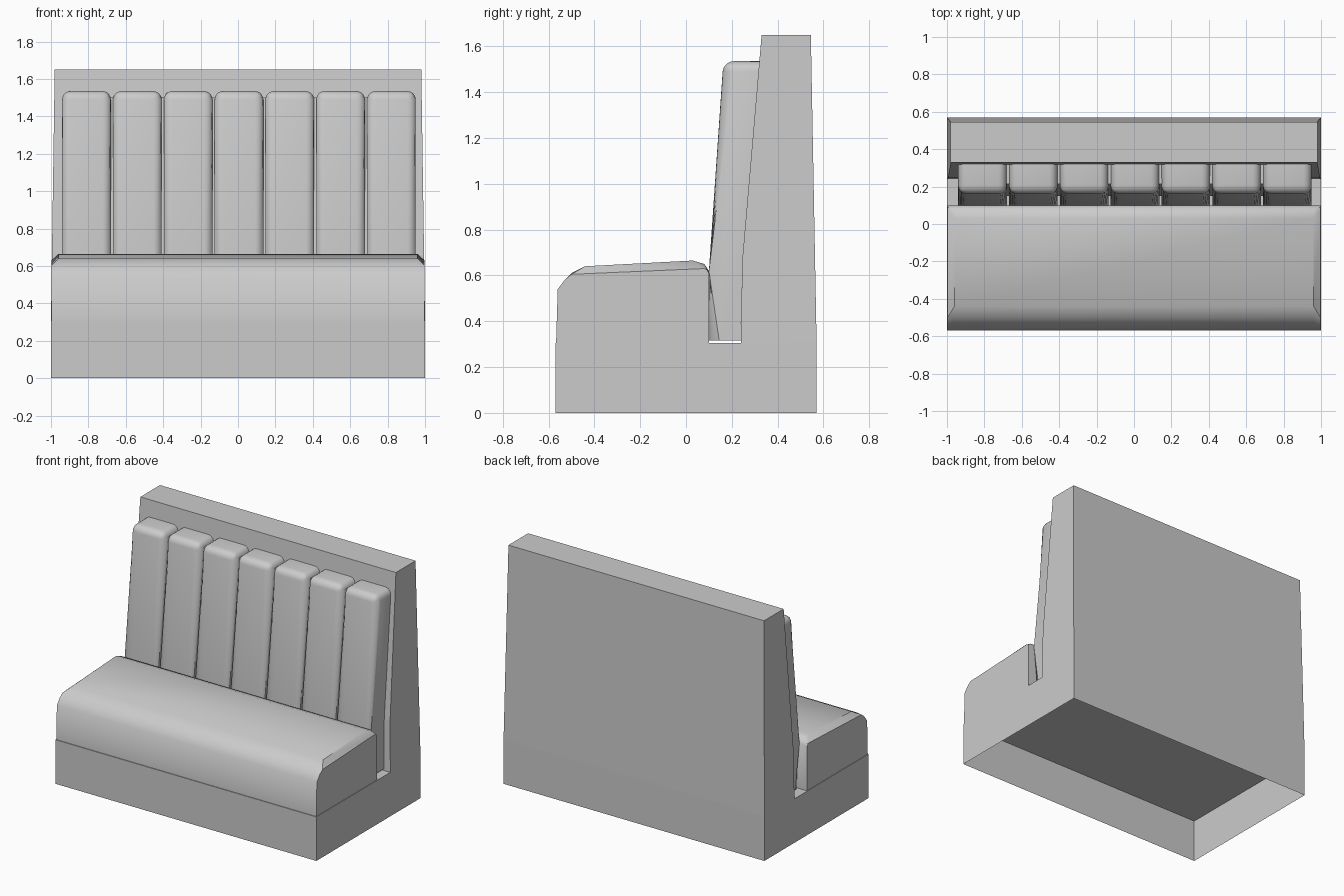
import bpy, bmesh, math

if "Cube" in bpy.data.objects:
    bpy.data.objects.remove(bpy.data.objects["Cube"])

grey = bpy.data.materials.new("light grey")
grey.diffuse_color = (0.6, 0.6, 0.6, 1)
grey.use_nodes = True
grey.node_tree.nodes["Principled BSDF"].inputs["Base Color"].default_value = grey.diffuse_color


def finish(name, bm, angle=None):
    """Turn a bmesh into a named object, optionally smooth shaded."""
    bmesh.ops.recalc_face_normals(bm, faces=bm.faces)
    me = bpy.data.meshes.new(name)
    bm.to_mesh(me)
    bm.free()
    me.materials.append(grey)
    ob = bpy.data.objects.new(name, me)
    bpy.context.collection.objects.link(ob)
    if angle:
        bpy.ops.object.select_all(action='DESELECT')
        ob.select_set(True)
        bpy.context.view_layer.objects.active = ob
        bpy.ops.object.shade_smooth_by_angle(angle=math.radians(angle))
    return ob


def loft(sections, caps=True):
    """Join (x, [(y, z), ...]) sections into a closed bmesh."""
    bm = bmesh.new()
    rings = [[bm.verts.new((x, y, z)) for y, z in prof] for x, prof in sections]
    for a, b in zip(rings, rings[1:]):
        n = len(a)
        for i in range(n):
            j = (i + 1) % n
            bm.faces.new((a[i], a[j], b[j], b[i]))
    if caps:
        bm.faces.new(rings[0])
        bm.faces.new(rings[-1])
    return bm


# Frame: open-bottomed shell, plinth plus a back that tapers upward
outline = [(0.57, 0), (0.57, 0.31), (0.545, 1.65), (0.33, 1.65),
           (0.245, 0.66), (0.24, 0.305), (-0.57, 0.305), (-0.57, 0)]
bm = bmesh.new()
sides = []
for s in (-1, 1):
    sides.append([bm.verts.new((s * (1 - 0.02 * max(0, z - 0.31) / 1.34), y, z))
                  for y, z in outline])
L, R = sides
for i in range(len(outline) - 1):
    bm.faces.new((L[i], L[i + 1], R[i + 1], R[i]))
for v in sides:
    bm.faces.new([v[i] for i in (0, 1, 5, 6, 7)])
    bm.faces.new([v[i] for i in (1, 2, 3, 4, 5)])
finish("frame", bm)

# Seat cushion: rounded front, chamfered ends
inner = [(-0.567, 0.306), (-0.56, 0.54), (-0.50, 0.61), (-0.44, 0.64),
         (0.03, 0.665), (0.08, 0.65), (0.10, 0.62), (0.10, 0.306)]
outer = [(-0.567, 0.306), (-0.56, 0.54), (-0.53, 0.58), (-0.50, 0.605),
         (0.08, 0.63), (0.09, 0.625), (0.10, 0.61), (0.10, 0.306)]
finish("seat", loft([(-0.997, outer), (-0.96, inner),
                     (0.96, inner), (0.997, outer)]), 40)

# Backing panel seen in the grooves between the rolls
panel = [(0.24, 0.315), (0.15, 0.315), (0.15, 0.62), (0.215, 1.50),
         (0.32, 1.50), (0.245, 0.66)]
finish("back_panel", loft([(-0.92, panel), (0.93, panel)]))

# Seven upright padded rolls with rounded front and top edges
roll = [(0.24, 0.315), (0.10, 0.315), (0.10, 0.62), (0.163, 1.535),
        (0.325, 1.535), (0.245, 0.66)]
pitch, half = 0.2717, 0.13
for k in range(7):
    x = 0.005 + (k - 3) * pitch
    bm = loft([(x - half, roll), (x + half, roll)])

    def soft(e):
        a, b = (v.co for v in e.verts)
        front = all(c.y < 0.17 for c in (a, b))
        top = all(c.z > 1.5 for c in (a, b))
        across = abs(a.x - b.x) > 0.1
        if across:
            return top and front
        return front or top
    bmesh.ops.bevel(bm, geom=[e for e in bm.edges if soft(e)], offset=0.045,
                    segments=5, profile=0.5, affect='EDGES', clamp_overlap=True)
    finish(f"back_roll_{k + 1}", bm, 35)
